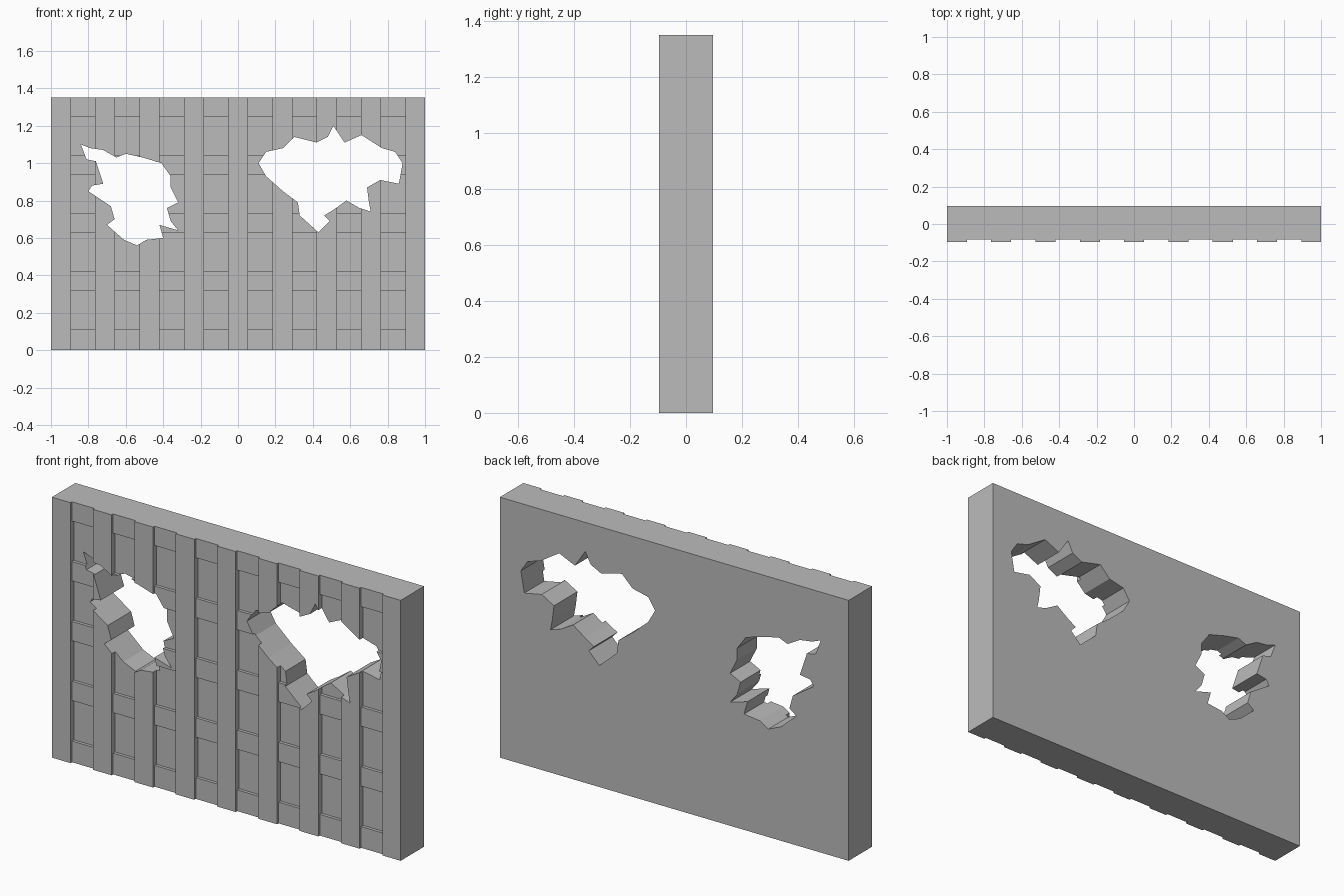
import bpy
import bmesh

cube = bpy.data.objects.get("Cube")
if cube:
    bpy.data.objects.remove(cube, do_unlink=True)

HEIGHT, HALF_DEPTH = 1.35, 0.096
GROOVES, GROOVE_START, GROOVE_STEP, GROOVE_WIDTH = 8, -0.894, 0.237, 0.13
BAND_DEPTH, PIT_DEPTH = 0.012, 0.028
PIT_BOTTOM, PIT_HEIGHT, PIT_STEP = 0.11, 0.21, 0.31

# Jagged hole outlines (x, z) in hundredths
RIGHT_HOLE = [(-84, 110), (-79, 108), (-72, 107), (-65, 103), (-60, 105), (-51, 103),
              (-41, 100), (-36, 93), (-36, 87), (-32, 79), (-38, 76), (-36, 69),
              (-32, 64), (-42, 67), (-40, 60), (-49, 59), (-54, 56), (-61, 59),
              (-70, 67), (-66, 70), (-68, 77), (-80, 85), (-78, 88), (-72, 89),
              (-76, 101), (-81, 102)]
LEFT_HOLE = [(11, 100), (15, 106), (24, 108), (30, 114), (42, 111), (48, 114),
             (51, 120), (57, 111), (66, 115), (77, 108), (84, 106), (88, 100),
             (86, 89), (76, 91), (69, 87), (70, 79), (71, 74), (65, 76), (58, 80),
             (51, 75), (46, 72), (49, 69), (43, 63), (33, 72), (32, 79), (24, 85),
             (15, 93)]


def add_prism(bm, outline, y_front, y_back):
    """Extrude an (x, z) outline along y into a closed solid."""
    face = bm.faces.new([bm.verts.new((x, y_front, z)) for x, z in outline])
    extruded = bmesh.ops.extrude_face_region(bm, geom=[face])["geom"]
    moved = [v for v in extruded if isinstance(v, bmesh.types.BMVert)]
    bmesh.ops.translate(bm, verts=moved, vec=(0, y_back - y_front, 0))


def rectangle(x0, x1, z0, z1):
    return [(x0, z0), (x1, z0), (x1, z1), (x0, z1)]


def make_object(name, outlines, y_front, y_back):
    bm = bmesh.new()
    for outline in outlines:
        add_prism(bm, outline, y_front, y_back)
    bmesh.ops.recalc_face_normals(bm, faces=bm.faces[:])
    mesh = bpy.data.meshes.new(name)
    bm.to_mesh(mesh)
    bm.free()
    obj = bpy.data.objects.new(name, mesh)
    bpy.context.scene.collection.objects.link(obj)
    return obj


def carve(target, cutter):
    """Subtract the cutter from the target, then discard the cutter."""
    cutter.hide_render = True
    modifier = target.modifiers.new(cutter.name, "BOOLEAN")
    modifier.operation = "DIFFERENCE"
    modifier.solver = "EXACT"
    modifier.object = cutter
    bpy.context.view_layer.objects.active = target
    bpy.ops.object.modifier_apply(modifier=modifier.name)
    bpy.data.objects.remove(cutter, do_unlink=True)


# Solid slab
wall = make_object("wall", [rectangle(-1, 1, 0, HEIGHT)], -HALF_DEPTH, HALF_DEPTH)

# Shallow full-height grooves between the upright ribs
spans = [(GROOVE_START + i * GROOVE_STEP, GROOVE_START + i * GROOVE_STEP + GROOVE_WIDTH)
         for i in range(GROOVES)]
grooves = [rectangle(a, b, -0.1, HEIGHT + 0.1) for a, b in spans]
carve(wall, make_object("groove_cutter", grooves, -0.2, BAND_DEPTH - HALF_DEPTH))

# Deeper panels inside each groove, leaving crossbars between them
panels = []
for a, b in spans:
    for row in range(4):
        z = PIT_BOTTOM + row * PIT_STEP
        panels.append(rectangle(a, b, z, z + PIT_HEIGHT))
carve(wall, make_object("panel_cutter", panels, -0.2, PIT_DEPTH - HALF_DEPTH))

# Two ragged holes right through the wall
holes = [[(x / 100, z / 100) for x, z in outline] for outline in (RIGHT_HOLE, LEFT_HOLE)]
carve(wall, make_object("hole_cutter", holes, -0.3, 0.3))

# Plain grey finish, flat shaded
grey = bpy.data.materials.new("plain_grey")
grey.use_nodes = True
colour = (0.5, 0.5, 0.5, 1)
grey.diffuse_color = colour
grey.node_tree.nodes["Principled BSDF"].inputs["Base Color"].default_value = colour
wall.data.materials.clear()
wall.data.materials.append(grey)
for polygon in wall.data.polygons:
    polygon.material_index = 0
    polygon.use_smooth = False
